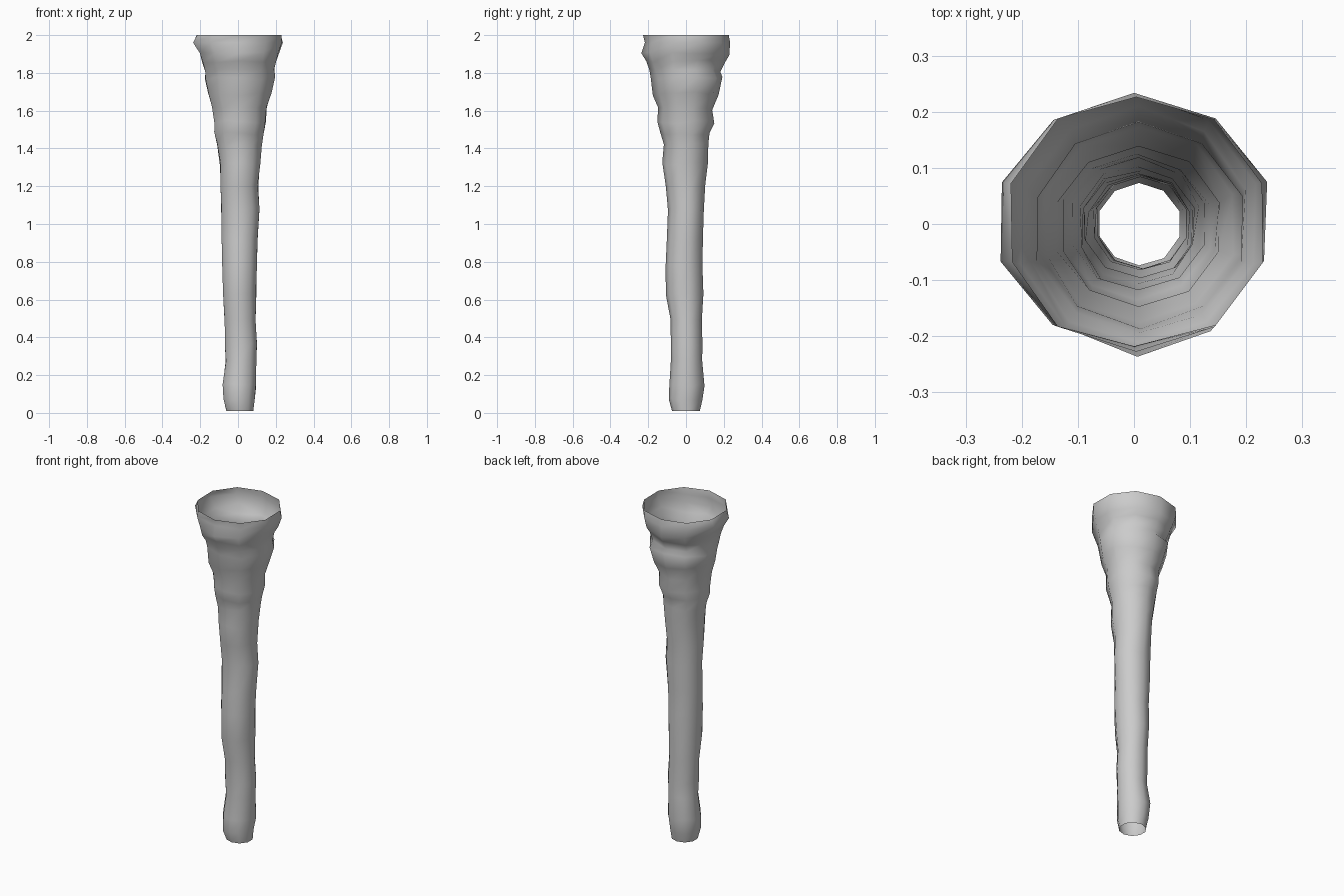
import bpy, bmesh, math, random

random.seed(4)
SIDES = 10

# Ring profile: height, left x, right x, front y, back y
RINGS = [
    (0.01, -.062, .080, -.074, .074),
    (0.07, -.076, .086, -.092, .086),
    (0.15, -.080, .095, -.088, .098),
    (0.28, -.064, .096, -.080, .086),
    (0.36, -.068, .100, -.082, .088),
    (0.50, -.072, .094, -.082, .084),
    (0.63, -.078, .096, -.108, .094),
    (0.78, -.082, .100, -.106, .088),
    (0.92, -.086, .102, -.100, .090),
    (1.08, -.088, .112, -.094, .096),
    (1.20, -.092, .106, -.108, .100),
    (1.32, -.094, .116, -.126, .114),
    (1.42, -.110, .126, -.118, .120),
    (1.48, -.126, .134, -.134, .122),
    (1.54, -.124, .146, -.154, .148),
    (1.61, -.136, .152, -.146, .136),
    (1.69, -.156, .176, -.176, .174),
    (1.77, -.174, .198, -.184, .196),
    (1.81, -.174, .190, -.196, .178),
    (1.86, -.188, .202, -.212, .208),
    (1.90, -.202, .214, -.232, .232),
    (1.96, -.234, .234, -.222, .230),
    (2.00, -.218, .226, -.224, .228),
]

# Flared tube: ten-sided rings lofted into a single open wall
bm = bmesh.new()
loops = []
for z, x0, x1, y0, y1 in RINGS:
    ring = []
    for i in range(SIDES):
        a = math.pi / 2 + 2 * math.pi * i / SIDES
        wobble = 1 + random.uniform(-.02, .02)
        x = (x0 + x1) / 2 + (x1 - x0) / 2 * math.cos(a) / math.cos(math.pi / SIDES) * wobble
        y = (y0 + y1) / 2 + (y1 - y0) / 2 * math.sin(a) * wobble
        dz = random.uniform(-.01, .01) if 0.05 < z < 1.95 else 0
        ring.append(bm.verts.new((x, y, z + dz)))
    loops.append(ring)
for lo, hi in zip(loops, loops[1:]):
    for i in range(SIDES):
        j = (i + 1) % SIDES
        bm.faces.new((lo[i], lo[j], hi[j], hi[i]))
for f in bm.faces:
    f.smooth = True

mesh = bpy.data.meshes.new("flared_tube")
bm.to_mesh(mesh)
bm.free()
tube = bpy.data.objects.new("flared_tube", mesh)
bpy.context.collection.objects.link(tube)
